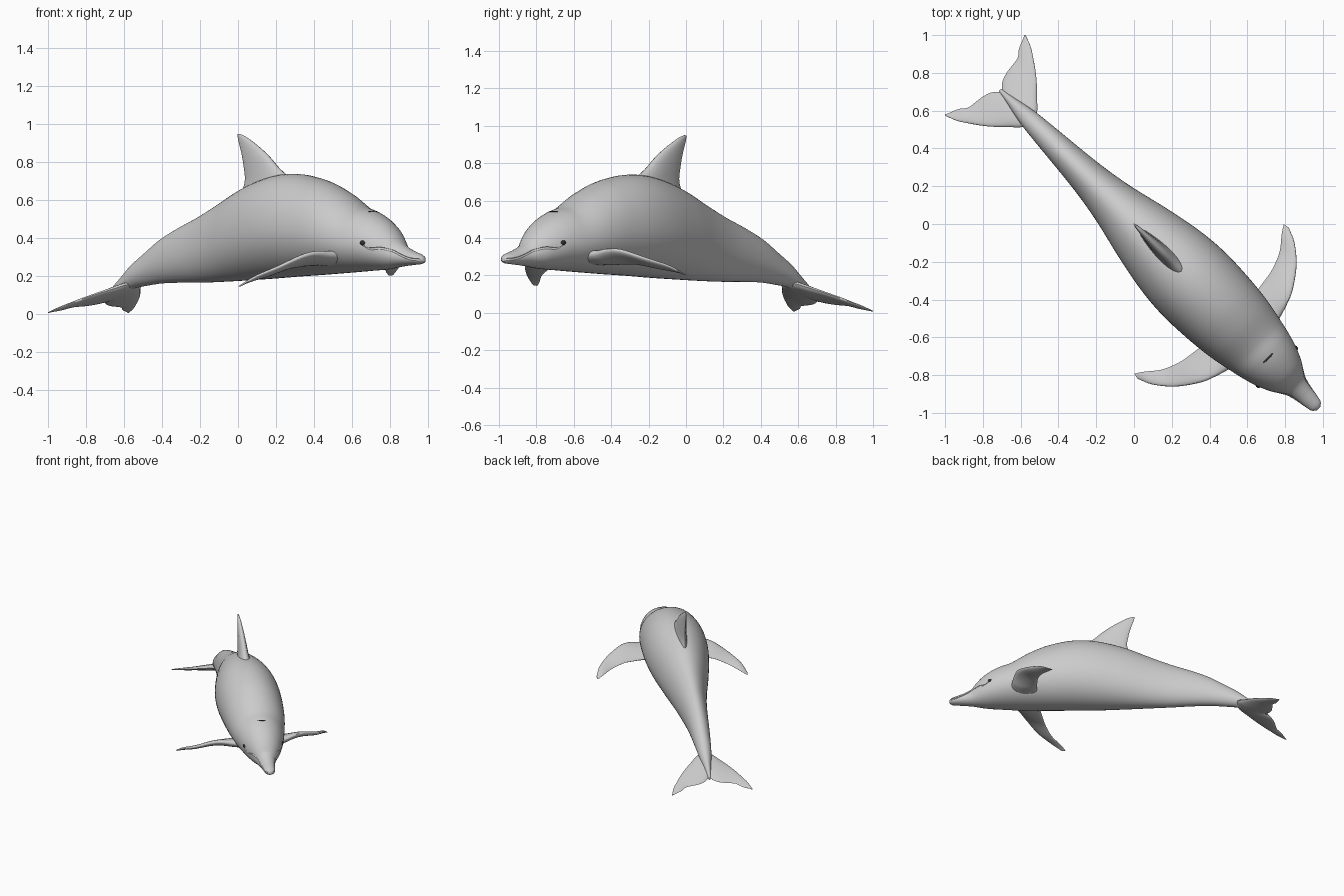
import bpy, bmesh, math
from mathutils import Vector

if "Cube" in bpy.data.objects:
    bpy.data.objects.remove(bpy.data.objects["Cube"])

R2 = math.sqrt(2)


def world(u, v, z):
    # u runs tail to nose, v sideways; the animal lies on the diagonal
    return Vector(((u + v) / R2, (v - u) / R2, z))


def spline(rows, keys, k):
    # smooth interpolation of rows of numbers
    n = len(keys)
    i = max(j for j in range(n - 1) if keys[j] <= k or j == 0)
    h = keys[i + 1] - keys[i]
    s = (k - keys[i]) / h

    def slope(j, c):
        a, b = max(j - 1, 0), min(j + 1, n - 1)
        return (rows[b][c] - rows[a][c]) / (keys[b] - keys[a])
    out = []
    for c in range(len(rows[0])):
        p, q = rows[i][c], rows[i + 1][c]
        out.append((2*s**3 - 3*s*s + 1) * p + (s**3 - 2*s*s + s) * h * slope(i, c)
                   + (3*s*s - 2*s**3) * q + (s**3 - s*s) * h * slope(i + 1, c))
    return out


def loft(name, rings):
    bm = bmesh.new()
    vs = [[bm.verts.new(p) for p in ring] for ring in rings]
    n = len(vs[0])
    for a, b in zip(vs, vs[1:]):
        for j in range(n):
            bm.faces.new((a[j], a[(j + 1) % n], b[(j + 1) % n], b[j]))
    bm.faces.new(vs[0])
    bm.faces.new(vs[-1])
    bmesh.ops.recalc_face_normals(bm, faces=bm.faces)
    me = bpy.data.meshes.new(name)
    bm.to_mesh(me)
    bm.free()
    ob = bpy.data.objects.new(name, me)
    bpy.context.collection.objects.link(ob)
    return ob


def smooth(ob, angle=50):
    bpy.ops.object.select_all(action='DESELECT')
    ob.select_set(True)
    bpy.context.view_layer.objects.active = ob
    bpy.ops.object.shade_smooth_by_angle(angle=math.radians(angle))


def blade(name, lead, trail, thick, axis, side=1, lift=0.0):
    # lens-section fin between a leading and a trailing edge (u, v, z)
    rows = [tuple(a) + tuple(b) + (t,) for a, b, t in zip(lead, trail, thick)]
    n, seg, rings = len(rows), 20, []
    for i in range(33):
        r = spline(rows, list(range(n)), (n - 1) * i / 32)
        a, b, t = Vector(r[:3]), Vector(r[3:6]), max(r[6], 0.002)
        ring = []
        for j in range(seg):
            w = 2 * math.pi * j / seg
            c = (1 - math.cos(w)) / 2
            p = a.lerp(b, c) + Vector(axis) * t * math.sin(w) * (1.15 - 0.5 * c)
            p.z += lift * max(p.y - 0.2, 0)
            ring.append(world(p.x, p.y * side, p.z))
        rings.append(ring)
    smooth(loft(name, rings))


# body profile: position, back height, belly height, half width
BODY = [(-.71, .075, .058, .008), (-.65, .150, .080, .025), (-.60, .205, .110, .040),
        (-.55, .262, .135, .052), (-.48, .325, .150, .063), (-.40, .395, .162, .074),
        (-.30, .458, .166, .088), (-.20, .512, .166, .106), (-.09, .580, .170, .135),
        (.05, .668, .178, .182), (.20, .728, .188, .222), (.32, .738, .198, .235),
        (.45, .705, .207, .228), (.55, .648, .215, .213), (.645, .572, .223, .187),
        (.70, .548, .228, .169), (.75, .517, .232, .148), (.80, .470, .238, .118),
        (.835, .420, .245, .088), (.86, .376, .250, .068), (.90, .345, .256, .053),
        (.94, .325, .261, .043), (.965, .312, .265, .034), (.978, .298, .275, .014)]
KEYS = [r[0] for r in BODY]


def section(t):
    _, top, bot, w = spline(BODY, KEYS, t)
    return bot + 0.46 * (top - bot), 0.54 * (top - bot), 0.46 * (top - bot), w


def skin(t, z):
    # point on the flank at a given height
    c, up, dn, w = section(t)
    k = (z - c) / (up if z > c else dn)
    return Vector((t * R2, w * math.sqrt(max(0, 1 - k * k)), z))


rings = []
for a, b in zip(KEYS, KEYS[1:]):
    for i in range(5):
        t = a + (b - a) * i / 5
        c, up, dn, w = section(t)
        rings.append([world(t * R2, w * math.cos(q), c + (up if q < math.pi else dn) * math.sin(q))
                      for q in (2 * math.pi * j / 56 for j in range(56))])
rings.append([world(KEYS[-1] * R2, .014 * math.cos(q), .286 + .011 * math.sin(q))
              for q in (2 * math.pi * j / 56 for j in range(56))])
body = loft("body", rings)

# mouth grooves cut along both sides of the beak
LIP = [(.755, .365), (.785, .345), (.82, .348), (.86, .333), (.90, .308), (.94, .291), (.975, .286)]
lk = [p[0] for p in LIP]
for side in (1, -1):
    rings = []
    for i in range(41):
        t = lk[0] + (lk[-1] - lk[0]) * i / 40
        p = skin(t, spline(LIP, lk, t)[1])
        r = 0.006 * min(1, 0.2 + i / 8)
        rings.append([world(p.x, (p.y + r * math.cos(q)) * side, p.z + r * math.sin(q))
                      for q in (2 * math.pi * j / 8 for j in range(8))])
    cutter = loft("mouth_cutter", rings)
    cutter.hide_render = True
    m = body.modifiers.new("mouth", 'BOOLEAN')
    m.operation, m.solver, m.object = 'DIFFERENCE', 'EXACT', cutter
    bpy.ops.object.select_all(action='DESELECT')
    bpy.context.view_layer.objects.active = body
    body.select_set(True)
    bpy.ops.object.modifier_apply(modifier=m.name)
    bpy.data.objects.remove(cutter)
smooth(body)

# dorsal fin
D_LEAD = [(.30, .66), (.265, .722), (.215, .77), (.16, .835), (.10, .89), (.04, .935), (.008, .95)]
D_TRAIL = [(.0, .60), (.025, .655), (.037, .71), (.03, .78), (.018, .85), (.002, .915), (-.003, .947)]
blade("dorsal_fin", [(t * R2, 0, z) for t, z in D_LEAD], [(t * R2, 0, z) for t, z in D_TRAIL],
      [.055, .045, .036, .028, .02, .011, .003], (0, 1, 0))

# flippers and tail flukes
P_LEAD = [(.92, .10, .31), (.898, .191, .315), (.874, .27, .322), (.842, .345, .308),
          (.764, .453, .25), (.672, .53, .20), (.594, .566, .152)]
P_TRAIL = [(.72, .10, .27), (.711, .20, .265), (.70, .28, .25), (.688, .345, .235),
           (.651, .438, .20), (.59, .516, .168), (.562, .560, .146)]
F_LEAD = [(-.76, 0), (-.785, .06), (-.83, .104), (-.89, .162), (-.945, .207),
          (-1.0, .245), (-1.05, .277), (-1.112, .301)]
F_TRAIL = [(-.99, 0), (-1.025, .04), (-1.043, .09), (-1.05, .145), (-1.058, .188),
           (-1.087, .226), (-1.103, .265), (-1.117, .297)]


def fluke_z(pts):
    return [(u, v, .152 + .41 * (u + .79) - .035 * v) for u, v in pts]


for side, word, lift in ((1, "right", 0.16), (-1, "left", 0.0)):
    blade(word + "_flipper", P_LEAD, P_TRAIL, [.04, .034, .027, .022, .016, .011, .004],
          (0, 0, 1), side, lift)
    blade(word + "_fluke", fluke_z(F_LEAD), fluke_z(F_TRAIL),
          [.030, .027, .022, .016, .013, .010, .007, .003], (0, 0, 1), side)

# eyes and blowhole
dark = bpy.data.materials.new("dark")
dark.diffuse_color = (.03, .03, .03, 1)
dark.use_nodes = True
dark.node_tree.nodes["Principled BSDF"].inputs["Base Color"].default_value = dark.diffuse_color


def bead(name, loc, scale):
    bpy.ops.mesh.primitive_uv_sphere_add(segments=20, ring_count=12, radius=1, location=loc,
                                         rotation=(0, 0, -math.pi / 4))
    ob = bpy.context.object
    ob.name, ob.scale = name, scale
    ob.data.materials.append(dark)
    smooth(ob)


for side, word in ((1, "right"), (-1, "left")):
    p = skin(.755, .375)
    bead(word + "_eye", world(p.x, (p.y - .004) * side, p.z), (.016, .011, .013))
bead("blowhole", world(.71 * R2, 0, sum(section(.71)[:2]) - .002), (.006, .035, .004))
